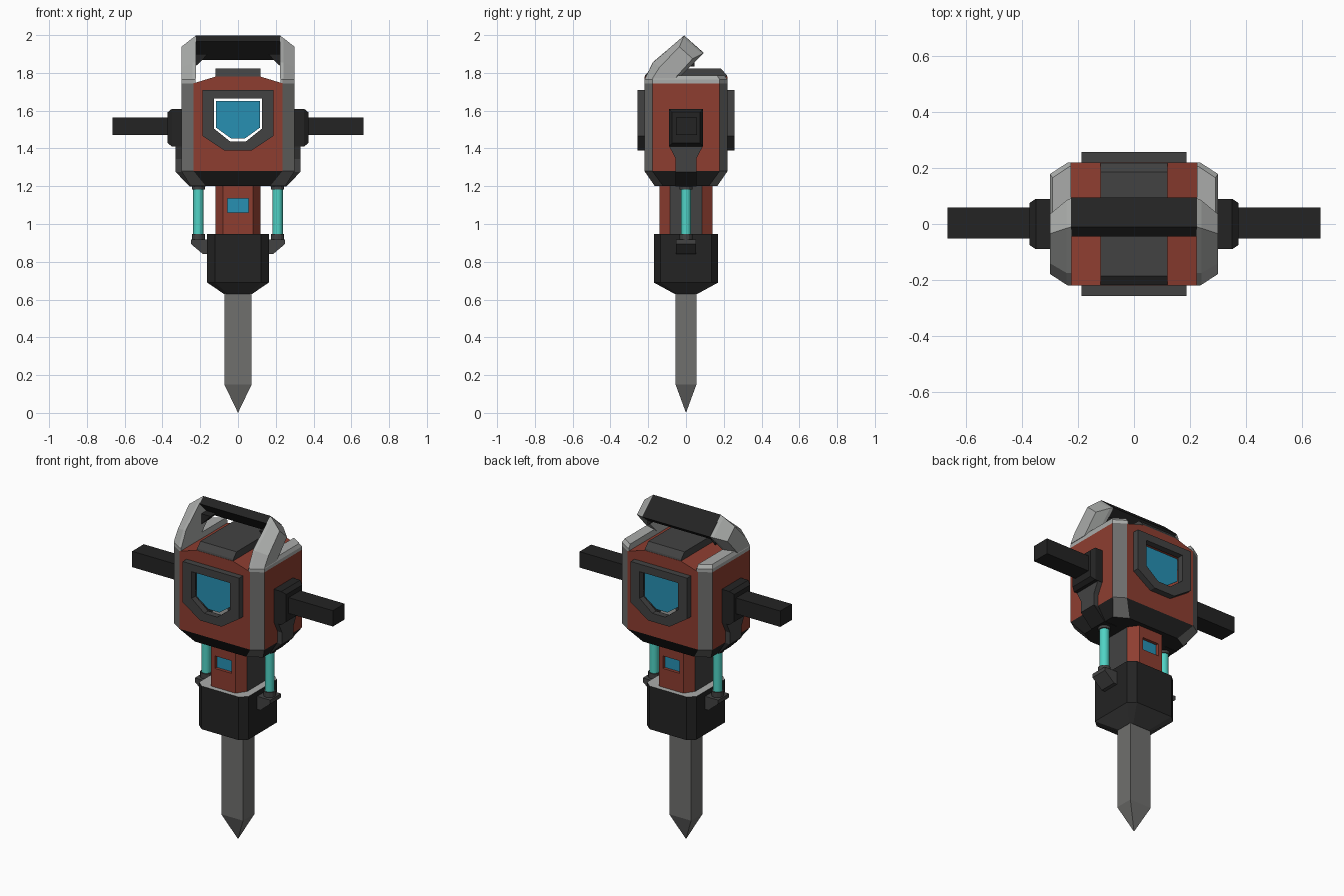
import bpy, bmesh, math
from mathutils import Vector

if "Cube" in bpy.data.objects:
    bpy.data.objects.remove(bpy.data.objects["Cube"])

COLOURS = {
    "red paint": (0.27, 0.048, 0.03),
    "light grey": (0.40, 0.41, 0.40),
    "steel grey": (0.16, 0.16, 0.155),
    "dark grey": (0.055, 0.055, 0.055),
    "black": (0.017, 0.017, 0.017),
    "screen blue": (0.02, 0.28, 0.45),
    "teal": (0.08, 0.65, 0.56),
}
MATS = {}
for mat_name, rgb in COLOURS.items():
    MATS[mat_name] = bpy.data.materials.new(mat_name)
    MATS[mat_name].diffuse_color = (*rgb, 1)


def loft(name, rings, colour, mirror="", caps=(True, True)):
    """Bridge closed rings of points; colour is a name or rule(centre, normal), None drops the face."""
    bm = bmesh.new()
    loops = [[bm.verts.new(p) for p in ring] for ring in rings]
    for a, b in zip(loops, loops[1:]):
        n = len(a)
        for i in range(n):
            j = (i + 1) % n
            if len(b) == 1:
                bm.faces.new((a[i], a[j], b[0]))
            else:
                bm.faces.new((a[i], a[j], b[j], b[i]))
    if caps[0]:
        bm.faces.new(loops[0][::-1])
    if caps[1] and len(loops[-1]) > 2:
        bm.faces.new(loops[-1])
    bmesh.ops.recalc_face_normals(bm, faces=bm.faces)
    bm.normal_update()
    used, dropped = [], []
    for f in bm.faces:
        c = colour if isinstance(colour, str) else colour(f.calc_center_median(), f.normal)
        if c is None:
            dropped.append(f)
            continue
        if c not in used:
            used.append(c)
        f.material_index = used.index(c)
    bmesh.ops.delete(bm, geom=dropped, context="FACES")
    me = bpy.data.meshes.new(name)
    bm.to_mesh(me)
    bm.free()
    for c in used:
        me.materials.append(MATS[c])
    ob = bpy.data.objects.new(name, me)
    bpy.context.collection.objects.link(ob)
    if mirror:
        mod = ob.modifiers.new("mirror", "MIRROR")
        mod.use_axis = ("x" in mirror, "y" in mirror, False)
        mod.use_mirror_merge = False
    return ob


def octagon(hx, hy, fx, fy, z):
    """Rectangle with cut corners; fx and fy are the half widths of the flats."""
    return [(fx, -hy, z), (hx, -fy, z), (hx, fy, z), (fx, hy, z),
            (-fx, hy, z), (-hx, fy, z), (-hx, -fy, z), (-fx, -hy, z)]


def rect(x0, x1, y0, y1, z):
    return [(x0, y0, z), (x1, y0, z), (x1, y1, z), (x0, y1, z)]


def at_y(points, y):
    return [(x, y, z) for x, z in points]


def at_x(points, x):
    return [(x, y, z) for y, z in points]


def disc(x, r, z, n=16):
    return [(x + r * math.cos(2 * math.pi * i / n), r * math.sin(2 * math.pi * i / n), z) for i in range(n)]


def shield(w, top, shoulder, foot, bottom):
    """Six-sided window outline in the xz plane."""
    return [(-w, top), (w, top), (w, shoulder), (foot, bottom), (-foot, bottom), (-w, shoulder)]


# --- Motor housing: red sides, grey corner posts, black underside ---
def housing_rule(c, n):
    if c.z < 1.27:
        return "steel grey" if min(abs(n.x), abs(n.y)) > 0.1 else "black"
    if abs(n.y) > 0.95:
        return None
    return "steel grey" if min(abs(n.x), abs(n.y)) > 0.1 else "red paint"


loft("housing", [octagon(.25, .165, .17, .12, 1.20), octagon(.30, .22, .235, .178, 1.28),
                 octagon(.30, .22, .235, .178, 1.745)], housing_rule, caps=(True, False))

# Front and back panels with a window opening
opening = shield(.127, 1.665, 1.505, .043, 1.438)
panel = [(-.235, 1.745), (.235, 1.745), (.235, 1.28), (.07, 1.28), (-.07, 1.28), (-.235, 1.28)]
loft("window_panel", [at_y(panel, -.22), at_y(opening, -.22)], "red paint", "y", (False, False))
bezel = shield(.187, 1.71, 1.465, .07, 1.388)
loft("window_bezel", [at_y(bezel, -.215), at_y(bezel, -.257), at_y(opening, -.257), at_y(opening, -.22)],
     "dark grey", "y", (False, False))
glass = shield(.116, 1.65, 1.51, .037, 1.453)
loft("window_glass", [at_y(glass, -.222), at_y(glass, -.228)], "screen blue", "y")

# Sloped roof, raised top cover and side rails
roof = [(-.235, 1.745), (.235, 1.745), (.12, 1.78), (-.12, 1.78)]
loft("roof", [at_y(roof, -.22), at_y(roof, .22)], "red paint")
loft("top_cover", [rect(-.12, .12, -.22, .22, 1.775), rect(-.12, .12, -.215, .215, 1.79),
                   rect(-.12, .12, -.185, .185, 1.822)], "dark grey")


def rail(hy, fx, hx, fy, z):
    return [(.225, -hy, z), (fx, -hy, z), (hx, -fy, z), (hx, fy, z), (fx, hy, z), (.225, hy, z)]


loft("side_rail", [rail(.22, .235, .30, .178, 1.745), rail(.22, .235, .30, .178, 1.765),
                   rail(.205, .23, .29, .165, 1.785)], "light grey", "x")

# --- Top carrying handle: leaning arms and a grip ---
arm_in = [(-.217, 1.77), (-.175, 1.857), (-.01, 1.998), (.093, 1.905), (-.04, 1.77)]
arm_mid = [(-.217, 1.77), (-.175, 1.855), (-.015, 1.985), (.085, 1.90), (-.04, 1.77)]
arm_out = [(-.178, 1.77), (-.14, 1.83), (-.035, 1.938), (.035, 1.875), (-.06, 1.77)]
loft("handle_arm", [at_x(arm_in, .222), at_x(arm_mid, .24), at_x(arm_out, .30)], "light grey", "x")
grip = [(-.045, 1.965), (-.01, 1.998), (.095, 1.905), (.05, 1.868)]
loft("handle_grip", [at_x(grip, -.224), at_x(grip, .224)], "black")
gusset = [(.224, 1.835), (.224, 1.90), (.16, 1.90), (.19, 1.868)]
loft("grip_gusset", [at_y(gusset, -.03), at_y(gusset, .045)], "black", "x")

# --- Side handles: mounting block, bar and lower bracket ---
block = [(-.09, 1.41), (.09, 1.41), (.09, 1.61), (-.09, 1.61)]
block_end = [(-.075, 1.428), (.075, 1.428), (.075, 1.592), (-.075, 1.592)]
loft("side_mount", [at_x(block, .29), at_x(block, .35), at_x(block_end, .372)], "black", "x")
bar = [(-.052, 1.47), (.058, 1.47), (.058, 1.565), (-.052, 1.565)]
loft("side_handle", [at_x(bar, .365), at_x(bar, .665)], "black", "x")
loft("side_bracket", [rect(.17, .255, -.055, .055, 1.198), rect(.25, .33, -.055, .055, 1.275),
                      rect(.28, .33, -.055, .055, 1.345), rect(.28, .33, -.088, .088, 1.41)],
     lambda c, n: "black" if c.z < 1.27 else "dark grey", "x")

# --- Neck: octagonal, red with dark grey sides, recessed indicator front and back ---
loft("neck", [octagon(.12, .14, .08, .085, .92), octagon(.12, .14, .08, .085, 1.21)],
     lambda c, n: None if abs(n.y) > .95 else ("dark grey" if abs(n.x) > .95 else "red paint"),
     caps=(False, False))
face = [(-.08, .92), (.08, .92), (.08, 1.21), (-.08, 1.21)]
slot = [(-.055, 1.06), (.055, 1.06), (.055, 1.135), (-.055, 1.135)]
loft("neck_indicator", [at_y(face, -.14), at_y(slot, -.14), at_y(slot, -.122)],
     lambda c, n: "screen blue" if c.y > -.125 else "red paint", "y", (False, True))

# --- Guide rods beside the neck, with collars and feet ---
rod = loft("guide_rod", [disc(.21, .027, .93), disc(.21, .027, 1.205)], "teal", "x")
for p in rod.data.polygons:
    p.use_smooth = len(p.vertices) == 4
for name, z0, z1 in (("rod_top_collar", 1.182, 1.21), ("rod_bottom_collar", .915, .948)):
    loft(name, [disc(.21, .034, z0, 12), disc(.21, .034, z1, 12)], "dark grey", "x")
foot = [(.15, .84), (.185, .84), (.25, .895), (.25, .918), (.15, .918)]
loft("rod_foot", [at_y(foot, -.052), at_y(foot, .052)], "dark grey", "x")

# --- Chuck: black octagonal collar with tapered dark grey underside ---
loft("chuck", [octagon(.075, .06, .055, .045, .63), octagon(.163, .17, .122, .135, .69),
               octagon(.163, .17, .122, .135, .948)],
     lambda c, n: "light grey" if n.z > .9 else ("dark grey" if n.z < -.1 else "black"))

# --- Chisel with pointed tip ---
loft("chisel", [rect(-.072, .072, -.055, .055, .64), rect(-.072, .072, -.055, .055, .15), [(0, 0, 0)]],
     "steel grey")

for m in bpy.data.materials:
    if m.users and not m.is_grease_pencil:
        m.use_nodes = True
        m.node_tree.nodes["Principled BSDF"].inputs["Base Color"].default_value = m.diffuse_color
